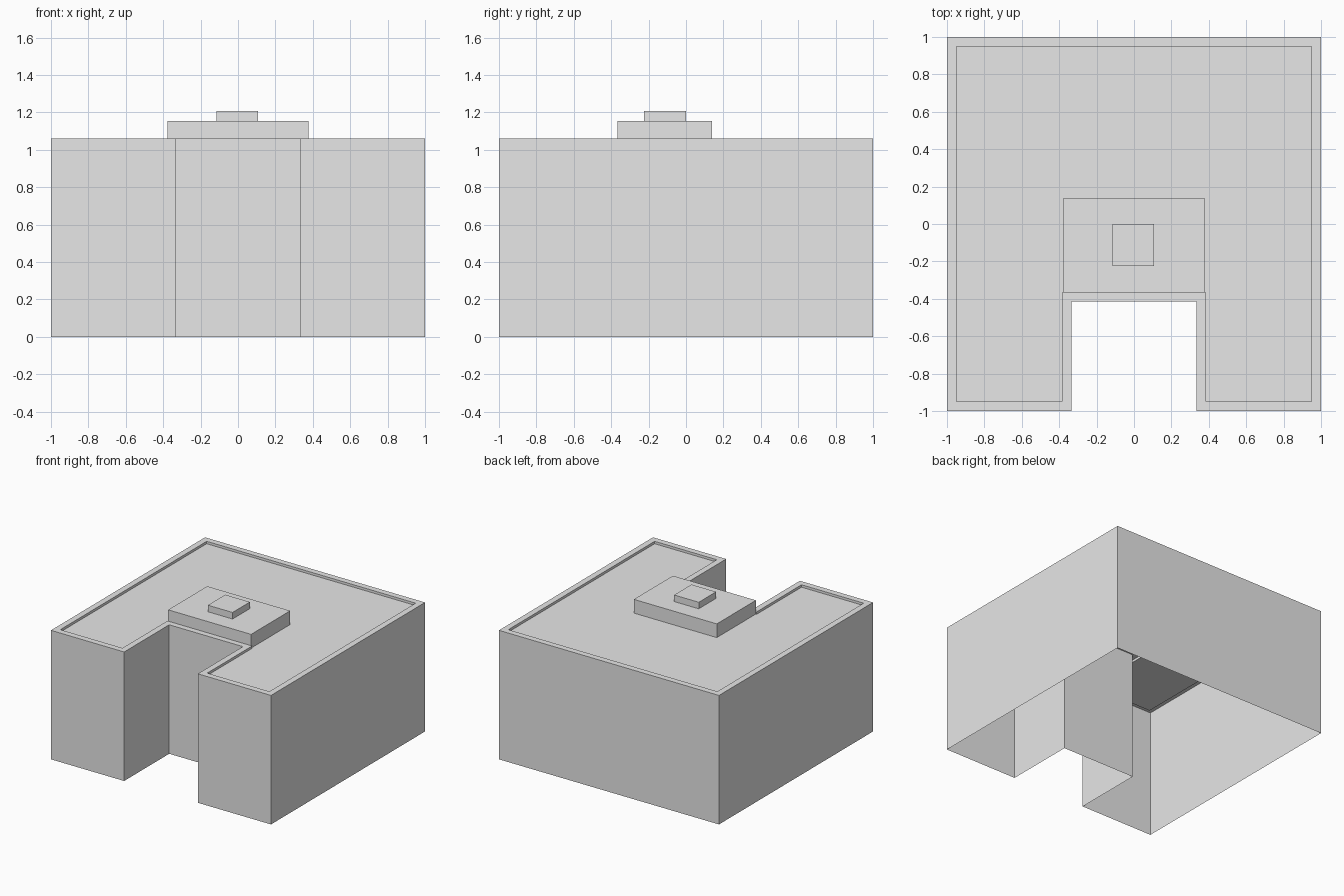
import bpy
import bmesh

cube = bpy.data.objects.get("Cube")
if cube:
    bpy.data.objects.remove(cube, do_unlink=True)

# One plain grey for the whole building
grey = bpy.data.materials.new("plain grey")
grey.use_nodes = True
grey.diffuse_color = (0.8, 0.8, 0.8, 1)
grey.node_tree.nodes["Principled BSDF"].inputs["Base Color"].default_value = (0.8, 0.8, 0.8, 1)

WALL_TOP, ROOF = 1.06, 1.04
RIM = 0.05


def finish(name, bm):
    mesh = bpy.data.meshes.new(name)
    bm.to_mesh(mesh)
    bm.free()
    mesh.materials.append(grey)
    obj = bpy.data.objects.new(name, mesh)
    bpy.context.collection.objects.link(obj)
    return obj


def box(name, x0, x1, y0, y1, z0, z1):
    """Flat-topped block, open underneath where it meets the roof."""
    bm = bmesh.new()
    base = bm.faces.new([bm.verts.new((x, y, z0))
                         for x, y in ((x0, y0), (x1, y0), (x1, y1), (x0, y1))])
    top = bmesh.ops.extrude_face_region(bm, geom=[base], use_keep_orig=True)["geom"]
    bmesh.ops.translate(bm, vec=(0, 0, z1 - z0),
                        verts=[v for v in top if isinstance(v, bmesh.types.BMVert)])
    bmesh.ops.recalc_face_normals(bm, faces=bm.faces)
    bmesh.ops.delete(bm, geom=[base], context="FACES_ONLY")
    return finish(name, bm)


def plan(inset):
    """U-shaped outline, counter-clockwise, shrunk inward by the inset."""
    edge, court, back = 1 - inset, 0.335 + inset, -0.415 + inset
    half = [(court, back), (court, -edge), (edge, -edge), (edge, edge)]
    return half + [(-x, y) for x, y in reversed(half)]


# Building shell: outer walls, parapet rim, parapet inner face, sunken roof
bm = bmesh.new()
rings = [[bm.verts.new((x, y, z)) for x, y in plan(inset)]
         for inset, z in ((0, 0), (0, WALL_TOP), (RIM, WALL_TOP), (RIM, ROOF))]
for lower, upper in zip(rings, rings[1:]):
    for i in range(len(lower)):
        j = (i + 1) % len(lower)
        bm.faces.new((lower[i], lower[j], upper[j], upper[i]))
bm.faces.new(rings[-1])
finish("building_shell", bm)

# Rooftop plant room and the smaller hatch on it
box("roof_plant_room", -0.378, 0.376, -0.367, 0.14, ROOF, 1.153)
box("roof_hatch", -0.116, 0.108, -0.225, 0, 1.153, 1.207)
